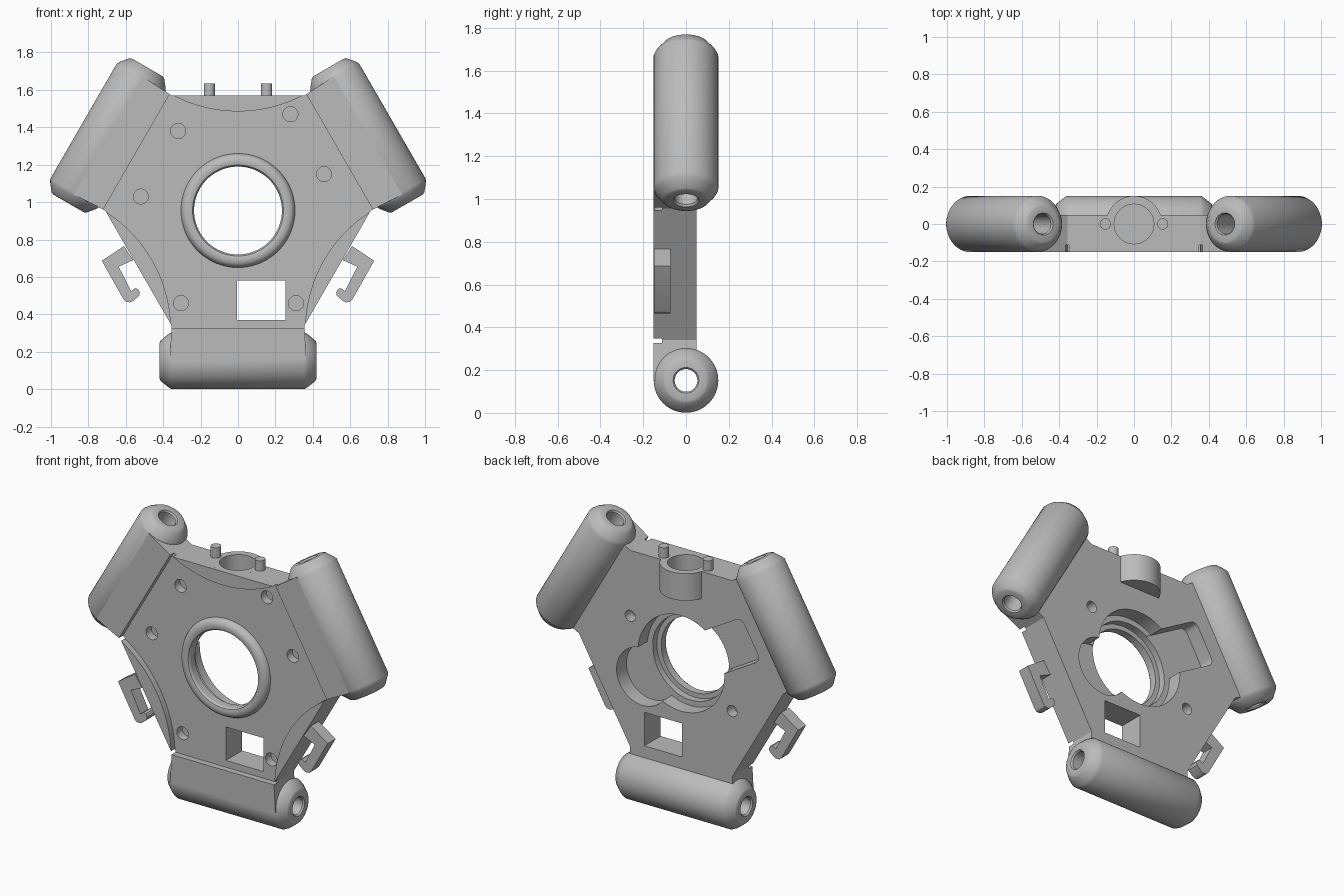
import bpy, bmesh
from math import sin, cos, asin, radians, pi
from mathutils import Vector

if "Cube" in bpy.data.objects:
    bpy.data.objects.remove(bpy.data.objects["Cube"])

CZ = 0.955                 # height of the hub centre
FRONT, BACK = -0.151, 0.048
FLOOR = -0.113             # sunken front face
TUBE_D = 0.803             # hub centre to tube axis
TUBES = [30, 150, 270]
CHORDS = [90, 210, 330]

grey = bpy.data.materials.new("light_grey")
grey.use_nodes = True
grey.diffuse_color = (0.5, 0.5, 0.5, 1)
grey.node_tree.nodes["Principled BSDF"].inputs["Base Color"].default_value = (0.5, 0.5, 0.5, 1)


def at(angle, dist, side=0.0):
    """Point (x, z) at a distance along a spoke and a sideways offset."""
    a = radians(angle)
    return (dist * cos(a) - side * sin(a), CZ + dist * sin(a) + side * cos(a))


def finish(name, bm):
    bmesh.ops.recalc_face_normals(bm, faces=bm.faces)
    mesh = bpy.data.meshes.new(name)
    bm.to_mesh(mesh)
    bm.free()
    mesh.materials.append(grey)
    ob = bpy.data.objects.new(name, mesh)
    bpy.context.collection.objects.link(ob)
    return ob


def prism(name, pts, y0, y1):
    bm = bmesh.new()
    face = bm.faces.new([bm.verts.new((x, y0, z)) for x, z in pts])
    ext = bmesh.ops.extrude_face_region(bm, geom=[face])
    verts = [g for g in ext["geom"] if isinstance(g, bmesh.types.BMVert)]
    bmesh.ops.translate(bm, verts=verts, vec=(0, y1 - y0, 0))
    return finish(name, bm)


def rod(name, radius, p0, p1, segments=48):
    p0, p1 = Vector(p0), Vector(p1)
    bm = bmesh.new()
    bmesh.ops.create_cone(bm, cap_ends=True, segments=segments, radius1=radius,
                          radius2=radius, depth=(p1 - p0).length)
    ob = finish(name, bm)
    rot = (p1 - p0).to_track_quat("Z", "Y").to_matrix().to_4x4()
    rot.translation = (p0 + p1) / 2
    ob.data.transform(rot)
    return ob


def lathe(name, profile, origin, axis, n=64):
    """Closed (radius, offset) loop turned around an axis."""
    bm = bmesh.new()
    rings = [[bm.verts.new((r * cos(2 * pi * i / n), r * sin(2 * pi * i / n), t))
              for i in range(n)] for r, t in profile]
    for k, ring in enumerate(rings):
        nxt = rings[(k + 1) % len(rings)]
        for i in range(n):
            j = (i + 1) % n
            bm.faces.new((ring[i], ring[j], nxt[j], nxt[i]))
    ob = finish(name, bm)
    m = Vector(axis).to_track_quat("Z", "Y").to_matrix().to_4x4()
    m.translation = origin
    ob.data.transform(m)
    return ob


def combine(target, tool, op):
    mod = target.modifiers.new("bool", "BOOLEAN")
    mod.operation, mod.object, mod.solver = op, tool, "EXACT"
    dg = bpy.context.evaluated_depsgraph_get()
    mesh = bpy.data.meshes.new_from_object(target.evaluated_get(dg))
    target.modifiers.clear()
    target.data = mesh
    bpy.data.objects.remove(tool)


def cut(target, tool):
    combine(target, tool, "DIFFERENCE")


def drill(target, x, z, r, y0, y1):
    cut(target, rod("cutter", r, (x, y0, z), (x, y1, z)))


# Hexagonal body with a web running out to each tube
outline = []
for a in TUBES:
    outline += [at(a, 0.615, -0.355), at(a, TUBE_D, -0.365),
                at(a, TUBE_D, 0.365), at(a, 0.615, 0.355)]
body = prism("body", outline, FRONT, BACK)
top = CZ + 0.615
combine(body, rod("socket", 0.15, (0, 0, 1.40), (0, 0, top), 64), "UNION")

# Sunken front face bounded by three concave arcs
R, NEAR = 0.75, 0.53
half = asin(0.364 / R)
floor = []
for a in CHORDS:
    for i in range(25):
        t = -half + 2 * half * i / 24
        floor.append(at(a, NEAR + R - R * cos(t), R * sin(t)))
cut(body, prism("cutter", floor, -0.3, FLOOR))

# Stepped central bore, opening wider at the back
drill(body, 0, CZ, 0.236, -0.3, 0.3)
drill(body, 0, CZ, 0.265, -0.10, 0.3)
drill(body, 0, CZ, 0.30, -0.045, 0.3)

# Rear pockets: a rounded rectangle and a round scoop opposite
pocket = [at(150, 0.1, -0.135), at(150, 0.1, 0.135)]
for side, start in ((1, 90), (-1, 0)):
    for i in range(7):
        t = radians(start - 15 * i)
        pocket.append(at(150, 0.52 + 0.04 * cos(t), side * 0.095 + 0.04 * sin(t)))
# keep the corner arcs running from the positive to the negative side
cut(body, prism("cutter", pocket, -0.05, 0.3))
scoop = at(330, 0.31)
drill(body, scoop[0], scoop[1], 0.18, -0.05, 0.3)

# Square window
cut(body, prism("cutter", [(-0.005, 0.37), (0.255, 0.37), (0.255, 0.58), (-0.005, 0.58)], -0.3, 0.3))

# Blind screw holes, front and back
for x, z in ((-0.32, 1.38), (0.28, 1.47), (0.46, 1.15), (-0.52, 1.03), (-0.305, 0.46), (0.31, 0.46)):
    drill(body, x, z, 0.04, -0.3, -0.06)
for a in (30, 210):
    x, z = at(a, 0.408)
    drill(body, x, z, 0.035, -0.02, 0.3)

# Vertical socket bore
cut(body, rod("cutter", 0.106, (0, 0, 1.44), (0, 0, 1.8), 64))

# Tubes with rounded ends and an axial bore
END = [(0.053, 0.41), (0.06, 0.42), (0.095, 0.42), (0.108, 0.414), (0.142, 0.372), (0.151, 0.355)]
loop = END + [(r, -t) for r, t in reversed(END)]
parts = [body]
for k, a in enumerate(TUBES):
    x, z = at(a, TUBE_D)
    tx, tz = at(a, 0, 1)
    axis = Vector((tx, 0, tz - CZ))
    centre = Vector((x, 0, z))
    cut(body, rod("cutter", 0.054, centre - axis * 0.5, centre + axis * 0.5, 64))
    parts.append(lathe(("left", "right", "bottom")[k] + "_tube", loop, centre, axis))

# Raised collar around the bore
collar = [(0.235, -0.09), (0.235, -0.135), (0.243, -0.147), (0.258, -0.151),
          (0.28, -0.149), (0.295, -0.138), (0.305, -0.118), (0.305, -0.09)]
parts.append(lathe("collar", [(r, -y) for r, y in collar], (0, 0, CZ), (0, -1, 0), 96))

# Locating pins, and a hook on each side
hook = [(0.56, 0.69), (0.61, 0.765), (0.728, 0.686), (0.612, 0.48), (0.6, 0.468), (0.58, 0.464),
        (0.56, 0.472), (0.528, 0.5), (0.525, 0.518), (0.535, 0.535), (0.55, 0.54),
        (0.572, 0.525), (0.638, 0.655)]
for s, side in ((1, "left"), (-1, "right")):
    parts.append(rod(side + "_pin", 0.03, (s * 0.153, 0, 1.52), (s * 0.153, 0, 1.635), 32))
    # the root of the hook is sunk into the body edge
    parts.append(prism(side + "_hook", [(s * x, z) for x, z in hook], FRONT + 0.001, -0.072))

bpy.ops.object.select_all(action="DESELECT")
for ob in parts:
    ob.select_set(True)
bpy.context.view_layer.objects.active = body
bpy.ops.object.shade_smooth_by_angle(angle=radians(32))
